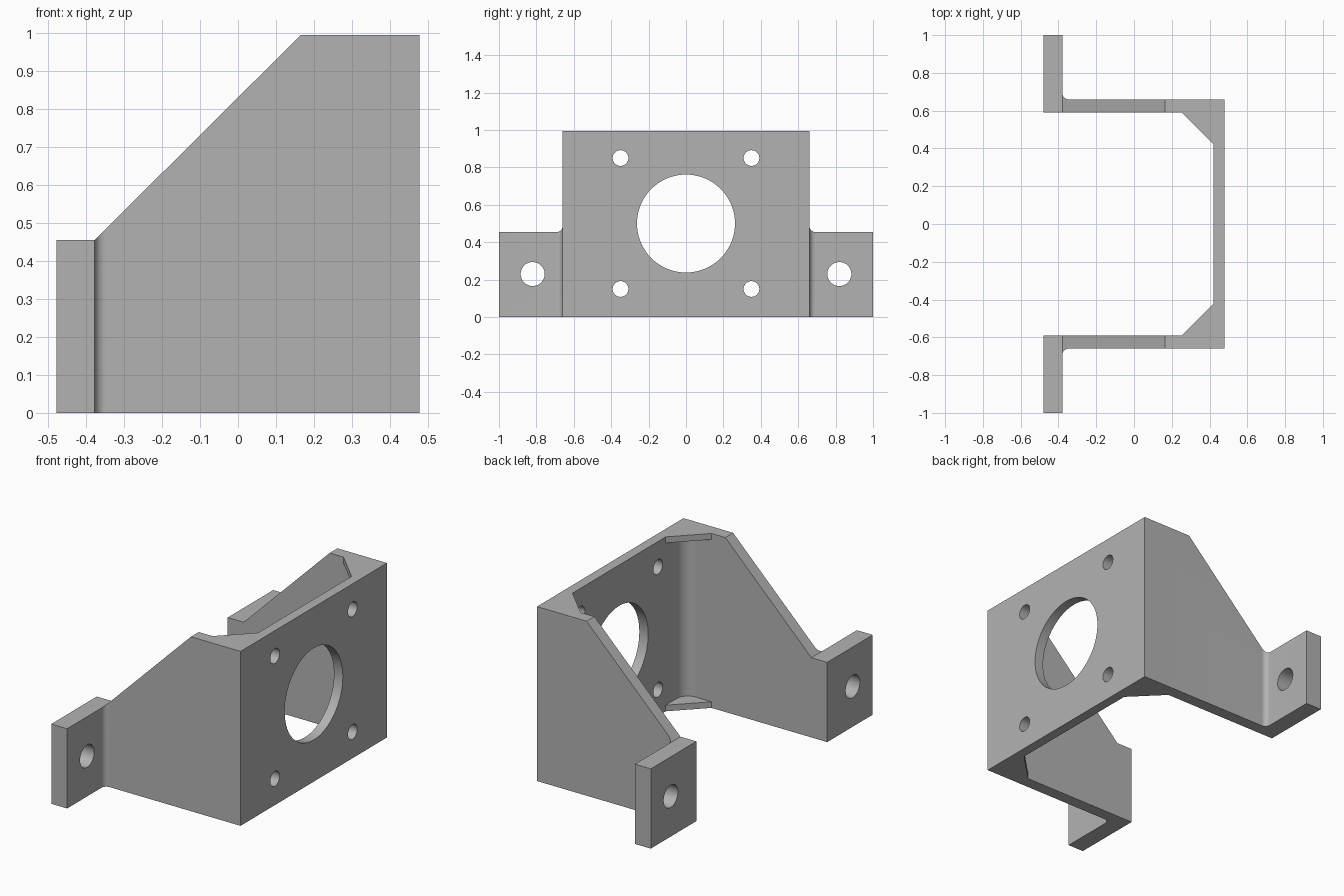
import bpy, bmesh, math
from mathutils import Vector, Matrix

cube = bpy.data.objects.get("Cube")
if cube:
    bpy.data.objects.remove(cube, do_unlink=True)

grey = bpy.data.materials.new("plain grey")
grey.use_nodes = True
tone = (0.45, 0.45, 0.45, 1)
grey.diffuse_color = tone
grey.node_tree.nodes["Principled BSDF"].inputs["Base Color"].default_value = tone

# Main dimensions
HEIGHT, FLANGE_TOP, GUSSET = 0.995, 0.455, 0.035
BACK, FLANGE, PLATE, FACE = -0.478, -0.378, 0.422, 0.478
INNER, OUTER = 0.59, 0.66


def prism(name, outline, start, depth):
    """Extrude a closed outline of 3D points along a vector."""
    bm = bmesh.new()
    base = bm.faces.new([bm.verts.new(Vector(p) + Vector(start)) for p in outline])
    grown = bmesh.ops.extrude_face_region(bm, geom=[base])["geom"]
    bmesh.ops.translate(bm, vec=depth, verts=[v for v in grown if isinstance(v, bmesh.types.BMVert)])
    bmesh.ops.recalc_face_normals(bm, faces=bm.faces)
    return finish(name, bm)


def finish(name, bm):
    mesh = bpy.data.meshes.new(name)
    bm.to_mesh(mesh)
    bm.free()
    mesh.materials.append(grey)
    obj = bpy.data.objects.new(name, mesh)
    bpy.context.collection.objects.link(obj)
    return obj


def hole(x, y, z, radius, length):
    """Cylinder along x used as a drill."""
    bm = bmesh.new()
    place = Matrix.Translation((x, y, z)) @ Matrix.Rotation(math.pi / 2, 4, "Y")
    bmesh.ops.create_cone(bm, cap_ends=True, segments=64, radius1=radius,
                          radius2=radius, depth=length, matrix=place)
    return finish("hole_cutter", bm)


def combine(target, tool, operation):
    """Apply a boolean and discard the tool."""
    mod = target.modifiers.new("combine", "BOOLEAN")
    mod.operation, mod.object, mod.solver = operation, tool, "EXACT"
    tool.hide_render = True
    bpy.context.view_layer.objects.active = target
    bpy.ops.object.modifier_apply(modifier=mod.name)
    bpy.data.objects.remove(tool, do_unlink=True)


def arc(cx, cy, r, a0, a1, steps=10):
    angles = [math.radians(a0 + (a1 - a0) * i / steps) for i in range(steps + 1)]
    return [(cx + r * math.cos(a), cy + r * math.sin(a), 0) for a in angles]


# Bent bracket: half outline with rounded bends, mirrored across y
BEND, ROUND = 0.07, 0.03
half = [(FACE, OUTER, 0)]
half += arc(FLANGE + ROUND, OUTER + ROUND, ROUND, 270, 180)
half += [(FLANGE, 1, 0), (BACK, 1, 0), (BACK, INNER, 0)]
half += arc(PLATE - BEND, INNER - BEND, BEND, 90, 0)
outline = half + [(x, -y, z) for x, y, z in reversed(half)]
bracket = prism("bracket", outline, (0, 0, 0), (0, 0, HEIGHT))

# Corner gussets at top and bottom
for side in (1, -1):
    for z in (0, HEIGHT - GUSSET):
        corner = [(0.252, INNER, 0), (0.252, INNER + 0.03, 0), (PLATE + 0.03, INNER + 0.03, 0),
                  (PLATE + 0.03, 0.42, 0), (PLATE, 0.42, 0)]
        gusset = prism("gusset", [(x, side * y, 0) for x, y, _ in corner],
                       (0, 0, z), (0, 0, GUSSET))
        combine(bracket, gusset, "UNION")

# Sloped side walls and lowered flanges
slope = [(-1, 0, FLANGE_TOP), (FLANGE, 0, FLANGE_TOP), (0.165, 0, HEIGHT),
         (0.265, 0, HEIGHT + 0.1), (-1, 0, HEIGHT + 0.1)]
combine(bracket, prism("slope_cutter", slope, (0, -1.2, 0), (0, 2.4, 0)), "DIFFERENCE")

# Central bore, plate holes and flange holes
combine(bracket, hole(FACE, 0, 0.5, 0.262, 0.3), "DIFFERENCE")
for side in (1, -1):
    for z in (0.15, 0.85):
        combine(bracket, hole(FACE, side * 0.35, z, 0.042, 0.3), "DIFFERENCE")
    combine(bracket, hole(BACK, side * 0.82, 0.23, 0.064, 0.4), "DIFFERENCE")

# Smooth bends and bores, crisp edges elsewhere
bpy.ops.object.select_all(action="DESELECT")
bracket.select_set(True)
bpy.context.view_layer.objects.active = bracket
bpy.ops.object.shade_smooth_by_angle(angle=math.radians(30))
